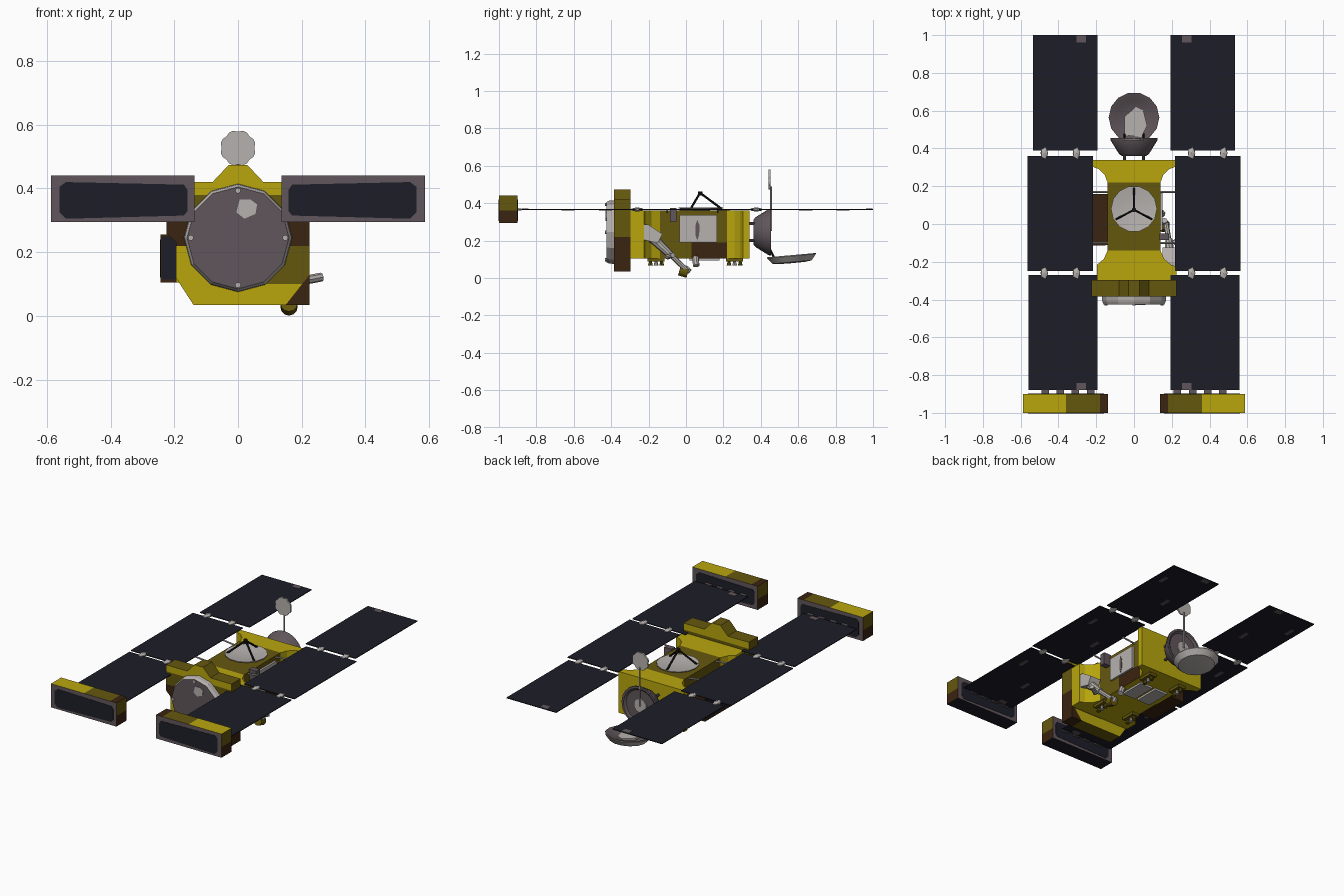
import bpy, bmesh, math
from mathutils import Vector, Matrix

if "Cube" in bpy.data.objects:
    bpy.data.objects.remove(bpy.data.objects["Cube"])

def mat(name, r, g, b):
    m = bpy.data.materials.new(name)
    m.diffuse_color = (r, g, b, 1)
    m.use_nodes = True
    m.node_tree.nodes["Principled BSDF"].inputs["Base Color"].default_value = m.diffuse_color
    return m

GOLD = mat("gold foil", 0.48, 0.38, 0.004)
OLIVE = mat("dark gold foil", 0.13, 0.095, 0.004)
BROWN = mat("brown foil", 0.042, 0.017, 0.005)
GREY = mat("light grey", 0.47, 0.44, 0.42)
TAUPE = mat("grey brown", 0.118, 0.093, 0.104)
NAVY = mat("solar navy", 0.0125, 0.0125, 0.022)
BLACK = mat("black", 0.008, 0.007, 0.008)
FOILS = [GOLD, OLIVE, BROWN, TAUPE, NAVY]

def finish(name, bm, mats, rule=None, cuts=(), smooth=False):
    """cuts: (axis, value) planes; rule(centre, normal) -> material index"""
    for axis, v in cuts:
        n = Vector((0, 0, 0)); n[axis] = 1
        bmesh.ops.bisect_plane(bm, geom=bm.verts[:] + bm.edges[:] + bm.faces[:],
                               plane_co=n * v, plane_no=n)
    bmesh.ops.recalc_face_normals(bm, faces=bm.faces)
    bm.normal_update()
    if rule:
        for f in bm.faces:
            f.material_index = rule(f.calc_center_median(), f.normal)
    me = bpy.data.meshes.new(name)
    bm.to_mesh(me); bm.free()
    for m in (mats if isinstance(mats, list) else [mats]):
        me.materials.append(m)
    ob = bpy.data.objects.new(name, me)
    bpy.context.scene.collection.objects.link(ob)
    if smooth:
        bpy.context.view_layer.objects.active = ob
        bpy.ops.object.select_all(action='DESELECT')
        ob.select_set(True)
        bpy.ops.object.shade_smooth_by_angle(angle=math.radians(35))

def prism(name, pts, axis, a, b, mats, rule=None, cuts=()):
    bm = bmesh.new()
    def co(p, h):
        c = list(p); c.insert(axis, h)
        return c
    lo = [bm.verts.new(co(p, a)) for p in pts]
    hi = [bm.verts.new(co(p, b)) for p in pts]
    bm.faces.new(lo); bm.faces.new(hi)
    n = len(pts)
    for i in range(n):
        j = (i + 1) % n
        bm.faces.new((lo[i], lo[j], hi[j], hi[i]))
    finish(name, bm, mats, rule, cuts)

def box(name, x, y, z, mats, rule=None, cuts=()):
    (x0, x1), (y0, y1) = sorted(x), y
    prism(name, [(x0, y0), (x1, y0), (x1, y1), (x0, y1)], 2, z[0], z[1], mats, rule, cuts)

def rod(name, p, q, r, m, r2=None, seg=8):
    p, q = Vector(p), Vector(q)
    d = q - p
    bm = bmesh.new()
    bmesh.ops.create_cone(bm, cap_ends=True, segments=seg, radius1=r, radius2=r if r2 is None else r2,
                          depth=d.length, matrix=Matrix.Translation((p + q) / 2) @
                          d.to_track_quat('Z', 'Y').to_matrix().to_4x4())
    finish(name, bm, m)

def lathe(name, prof, matrix, mats, rule=None, seg=16, smooth=True):
    """prof: (radius, height) points spun about local z"""
    bm = bmesh.new()
    vs = [bm.verts.new((r, 0, h)) for r, h in prof]
    es = [bm.edges.new(e) for e in zip(vs, vs[1:])]
    bmesh.ops.spin(bm, geom=vs + es, cent=(0, 0, 0), axis=(0, 0, 1), angle=2 * math.pi, steps=seg)
    bmesh.ops.remove_doubles(bm, verts=bm.verts, dist=1e-4)
    bm.transform(matrix)
    finish(name, bm, mats, rule, smooth=smooth)

ALONG_Y = Matrix.Rotation(-math.pi / 2, 4, 'X')   # local z -> +y

# solar wings, hinges and front bumpers, mirrored
PANELS = [("rear", 0.193, 0.535, 0.39, 1.0), ("middle", 0.217, 0.563, -0.25, 0.36),
          ("front", 0.192, 0.558, -0.88, -0.27)]
for s, side in ((1, "right"), (-1, "left")):
    for n, x0, x1, y0, y1 in PANELS:
        box(f"{side}_{n}_solar_panel", (s * x0, s * x1), (y0, y1), (0.364, 0.369), NAVY)
        for px, py in ((0.3, 0.25), (0.48, 0.45)):
            box(f"{side}_panel_underside_pad", (s * px - 0.012, s * px + 0.012),
                (y0 + py - 0.035, y0 + py + 0.035), (0.362, 0.365), TAUPE)
    for hy in (0.98, -0.86):
        box(f"{side}_panel_tip_bracket", (s * 0.28 - 0.025, s * 0.28 + 0.025), (hy - 0.018, hy + 0.018),
            (0.363, 0.371), TAUPE)
    for hx in (0.305, 0.475):
        for hy in (0.375, -0.26):
            bm = bmesh.new()
            bmesh.ops.create_icosphere(bm, subdivisions=1, radius=1, matrix=Matrix.Translation(
                (s * hx, hy, 0.366)) @ Matrix.Diagonal((0.022, 0.036, 0.012, 1)))
            finish(f"{side}_panel_hinge", bm, GREY)
    for hx in (0.23, 0.31, 0.39, 0.47):
        box(f"{side}_bumper_bracket", (s * hx - 0.02, s * hx + 0.02), (-0.91, -0.88), (0.362, 0.371), TAUPE)
    for hy in (-0.1, 0.17):
        rod(f"{side}_wing_arm", (s * 0.13, hy, 0.352), (s * 0.23, hy, 0.364), 0.005, GREY)

    def bumper_rule(c, n):
        if abs(n.y) > 0.5: return 3
        if n.z < -0.5: return 4
        if abs(n.x) > 0.5: return 1 if c.z > 0.36 else 2
        return 0 if abs(c.x) > 0.36 else 1 if abs(c.x) > 0.18 else 2
    box(f"{side}_front_bumper", (s * 0.137, s * 0.587), (-1.0, -0.9), (0.294, 0.441), FOILS,
        bumper_rule, [(0, s * 0.18), (0, s * 0.36), (2, 0.36)])
    inset = [(s * x, z) for x, z in ((0.158, 0.33), (0.17, 0.315), (0.54, 0.305), (0.56, 0.325),
                                     (0.56, 0.405), (0.54, 0.42), (0.17, 0.412), (0.158, 0.395))]
    prism(f"{side}_bumper_front_inset", inset, 1, -1.002, -0.999, NAVY)
    prism(f"{side}_bumper_back_inset", inset, 1, -0.901, -0.898, NAVY)

# main body: plan profile flared at both ends, narrower at the left front
half = [(0.225, -0.296), (0.225, -0.225), (0.195, -0.215), (0.16, -0.185), (0.14, -0.14),
        (0.14, 0.22), (0.155, 0.26), (0.185, 0.29), (0.225, 0.305), (0.225, 0.34)]
def body_rule(c, n):
    if c.y < -0.14 or c.y > 0.22 or n.z < -0.5: return 0
    if n.z > 0.5: return 1
    return 2 if c.z < 0.19 and c.y > 0.03 else 1
prism("main_body", half + [(max(-x, -0.195) if y < 0 else -x, y) for x, y in reversed(half)], 2,
      0.105, 0.362, FOILS, body_rule, [(1, -0.14), (1, 0.03), (1, 0.22), (2, 0.19)])

# front shield with a raised tab and one square lower corner
shield = [(-0.14, 0.035), (0.15, 0.035), (0.225, 0.13), (0.225, 0.42), (0.08, 0.42), (0.03, 0.473),
          (-0.03, 0.473), (-0.08, 0.42), (-0.225, 0.42), (-0.225, 0.26), (-0.195, 0.23), (-0.195, 0.12)]
def shield_rule(c, n):
    if abs(n.y) > 0.5:
        if c.z < 0.1 or c.z > 0.38 or (c.x < 0 and c.z < 0.22): return 0
        return 1 if c.z < 0.22 or c.z > 0.3 else 2
    if abs(n.x) > 0.9: return 1 if c.z > 0.22 else 2
    return 1
prism("front_shield", shield, 1, -0.385, -0.296, FOILS, shield_rule,
      [(2, 0.1), (2, 0.22), (2, 0.3), (2, 0.38), (0, 0)])
prism("shield_corner", [(0.15, 0.035), (0.225, 0.035), (0.225, 0.13)], 1, -0.385, -0.296, BROWN)

# twelve-sided adapter disc on the nose
def nose_rule(c, n):
    return 1 if n.y < -0.9 and c.y < -0.41 else 0
lathe("nose_disc", [(0, 0.38), (0.17, 0.38), (0.168, 0.41), (0.16, 0.426), (0, 0.426)],
      Matrix.Translation((0, 0, 0.245)) @ Matrix.Rotation(math.pi / 2, 4, 'X'),
      [GREY, TAUPE], nose_rule, 12, False)
prism("nose_patch", [(-0.005, 0.325), (0.02, 0.305), (0.055, 0.32), (0.06, 0.35), (0.04, 0.365),
                     (0.005, 0.365)], 1, -0.43, -0.424, GREY)
for a in range(0, 360, 90):
    t = math.radians(a)
    x, z = 0.148 * math.cos(t), 0.245 + 0.148 * math.sin(t)
    rod("nose_latch", (x, -0.42, z), (x, -0.432, z), 0.009, GREY)

# dish antenna on top, with tripod feed
lathe("top_dish", [(0, 0.364), (0.06, 0.367), (0.122, 0.376), (0.122, 0.371), (0.05, 0.362), (0, 0.36)],
      Matrix.Translation((0, 0.08, 0)), GREY, seg=14)
for a in (90, 210, 330):
    t = math.radians(a)
    rod("dish_strut", (0.11 * math.cos(t), 0.08 + 0.11 * math.sin(t), 0.37), (0, 0.075, 0.455), 0.006, BLACK, seg=6)
rod("dish_feed", (0, 0.075, 0.44), (0, 0.075, 0.463), 0.012, BLACK)

# return capsule on the rear
lathe("capsule_shell", [(0, 0.36), (0.065, 0.36), (0.08, 0.372), (0.125, 0.445), (0.125, 0.455),
                        (0.112, 0.455), (0.1, 0.445), (0, 0.445)],
      Matrix.Translation((0, 0, 0.245)) @ ALONG_Y, TAUPE, seg=20)
rod("capsule_core", (0, 0.44, 0.25), (0, 0.452, 0.25), 0.045, GREY, seg=10)
for x in (-0.05, 0.05):
    for z in (0.2, 0.29):
        rod("capsule_mount", (x, 0.335, z), (x, 0.37, z), 0.008, TAUPE)
    rod("lid_hinge_arm", (x, 0.45, 0.15), (x, 0.48, 0.09), 0.006, BLACK)

# opened capsule lid
lathe("capsule_lid", [(0, -0.026), (0.07, -0.025), (0.108, -0.02), (0.134, 0.012), (0.134, 0.017),
                      (0.124, 0.016), (0.09, -0.006), (0, -0.012)],
      Matrix.Translation((0, 0.565, 0.105)) @ Matrix.Rotation(math.radians(5), 4, 'X'),
      [GREY, TAUPE], lambda c, n: 1 if n.z > 0.3 else 0, 14)
prism("lid_canister", [(-0.05, 0.47), (0.04, 0.46), (0.07, 0.52), (0.05, 0.6), (0.01, 0.62), (-0.05, 0.57)],
      2, 0.09, 0.108, GREY)

# collector paddle raised on its arm
rod("collector_arm", (0, 0.455, 0.25), (0, 0.455, 0.49), 0.005, GREY)
prism("collector_paddle", [((0.056 if i % 3 else 0.051) * math.cos(i * math.pi / 12),
                            0.527 + (0.056 if i % 3 else 0.051) * math.sin(i * math.pi / 12))
                           for i in range(24)], 1, 0.441, 0.451, GREY)

# side radiator panel with a dark streak
box("side_radiator", (0.135, 0.152), (-0.035, 0.165), (0.19, 0.336), GREY)
prism("radiator_streak", [(0.05, 0.23), (0.06, 0.2), (0.07, 0.23), (0.073, 0.28), (0.06, 0.31), (0.05, 0.28)],
      0, 0.15, 0.154, TAUPE)

# navigation camera with periscope
prism("camera_housing", [(-0.26, 0.25), (-0.24, 0.285), (-0.2, 0.285), (-0.125, 0.235), (-0.15, 0.185),
                         (-0.23, 0.205)], 0, 0.15, 0.224, GREY)
rod("camera_tube", (0.19, -0.18, 0.215), (0.185, -0.085, 0.125), 0.028, GREY, 0.02, 10)
rod("camera_neck", (0.185, -0.09, 0.13), (0.17, 0.0, 0.045), 0.014, GREY)
rod("camera_end", (0.16, -0.035, 0.04), (0.16, 0.01, 0.027), 0.027, OLIVE, seg=12)
rod("camera_mirror", (0.16, 0.0, 0.035), (0.16, 0.018, 0.055), 0.018, GREY)
rod("side_sensor", (0.21, -0.1, 0.112), (0.262, -0.07, 0.122), 0.014, GREY)
rod("lower_sensor", (0.13, 0.05, 0.11), (0.15, 0.055, 0.065), 0.018, GREY)
box("side_bracket", (0.135, 0.185), (-0.085, -0.05), (0.3, 0.375), TAUPE)

# dust instrument on the left side
box("dust_instrument", (-0.243, -0.135), (-0.11, 0.16), (0.105, 0.255), BROWN)
box("dust_instrument_face", (-0.24, -0.15), (-0.113, -0.109), (0.115, 0.25), NAVY)
box("dust_instrument_side", (-0.245, -0.242), (-0.095, 0.145), (0.12, 0.24), NAVY)

# underside plates and thruster rows
for x in (-0.055, 0.055):
    box("belly_plate", (x - 0.045, x + 0.045), (0.02, 0.18), (0.093, 0.106), GREY)
for x in (-0.11, 0.11):
    for y in (-0.16, 0.26):
        box("thruster_block", (x - 0.025, x + 0.025), (y - 0.045, y + 0.045), (0.088, 0.106), OLIVE)
        for k in (-0.03, 0, 0.03):
            rod("thruster_nozzle", (x, y + k, 0.09), (x, y + k, 0.066), 0.007, GREY if k == 0 else OLIVE, 0.013)
